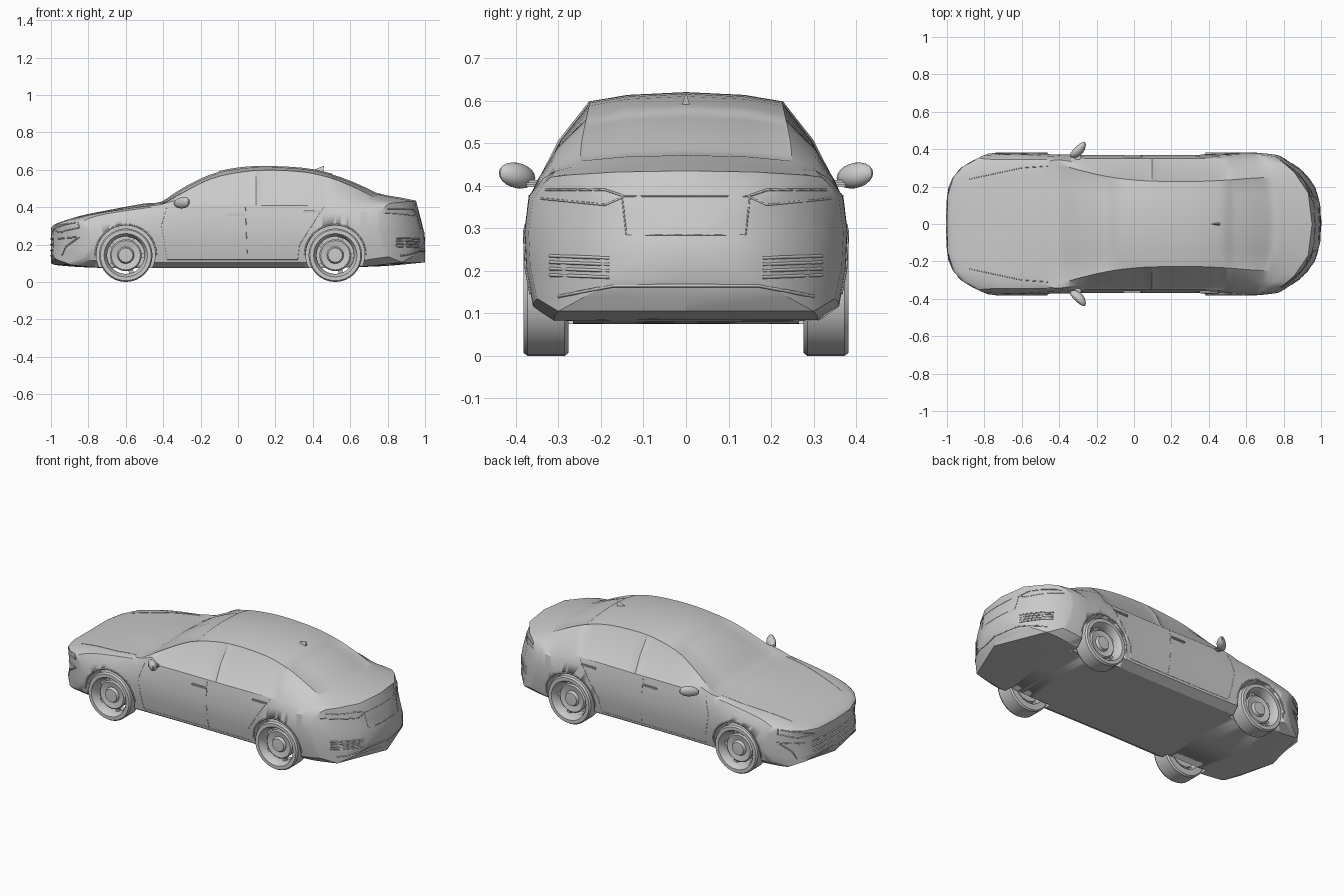
import bpy, bmesh, math
from mathutils import Vector, Matrix
from mathutils.bvhtree import BVHTree

cube = bpy.data.objects.get("Cube")
if cube:
    bpy.data.objects.remove(cube)

grey = bpy.data.materials.new("plain_grey")
grey.use_nodes = True
grey.diffuse_color = (0.6, 0.6, 0.6, 1)
grey.node_tree.nodes["Principled BSDF"].inputs["Base Color"].default_value = (0.6, 0.6, 0.6, 1)


def finish(name, bm, angle=30):
    """Turn a bmesh into a shaded object."""
    bmesh.ops.recalc_face_normals(bm, faces=bm.faces)
    mesh = bpy.data.meshes.new(name)
    bm.to_mesh(mesh)
    bm.free()
    mesh.materials.append(grey)
    obj = bpy.data.objects.new(name, mesh)
    bpy.context.collection.objects.link(obj)
    activate(obj)
    bpy.ops.object.shade_smooth_by_angle(angle=math.radians(angle))
    return obj


def activate(obj):
    bpy.ops.object.select_all(action='DESELECT')
    obj.select_set(True)
    bpy.context.view_layer.objects.active = obj


# Body stations: u, floor z, half width, belt y, belt z, roof edge y, roof edge z, top z
STATIONS = [
    (-1, .1, .375, .35, .315, .25, .305, .29),
    (-.97, .09, .378, .35, .33, .25, .32, .312),
    (-.85, .08, .38, .345, .355, .25, .352, .352),
    (-.7, .075, .382, .345, .375, .25, .378, .383),
    (-.5, .075, .375, .345, .395, .28, .405, .42),
    (-.42, .075, .372, .345, .405, .32, .412, .428),
    (-.3, .075, .37, .35, .408, .29, .475, .505),
    (-.15, .075, .368, .35, .408, .255, .55, .578),
    (0, .075, .368, .35, .408, .235, .585, .612),
    (.15, .075, .368, .35, .408, .228, .598, .62),
    (.35, .075, .37, .35, .41, .228, .588, .61),
    (.5, .075, .378, .35, .412, .235, .555, .58),
    (.65, .08, .38, .345, .415, .245, .505, .527),
    (.78, .085, .38, .335, .415, .25, .458, .472),
    (.9, .095, .378, .335, .418, .26, .435, .452),
    (1, .105, .37, .335, .405, .28, .425, .435),
]


def smooth_stations(steps=3):
    """Catmull-Rom interpolation of the stations."""
    result, last = [], len(STATIONS) - 1
    for k in range(last):
        a, b, c, d = (Vector(STATIONS[min(max(k + o, 0), last)]) for o in (-1, 0, 1, 2))
        for s in range(steps):
            t = s / steps
            result.append(b + (c - a) * t / 2 + (a - b * 2.5 + c * 2 - d / 2) * t * t
                          + (b * 1.5 - c * 1.5 + (d - a) / 2) * t ** 3)
    return result + [Vector(STATIONS[last])]


def section(st):
    """Closed loop of (y, z) around the body."""
    u, low, w, yb, zb, ye, ze, top = st
    h = zb - low
    half = [(0, low), (w - .07, low), (w - .02, low + .03), (w - .004, low + h * .35),
            (w, low + h * .62), (w - .01, low + h * .87), (yb, zb),
            ((yb + ye) / 2 + .01, (zb + ze) / 2 + .005), (ye, ze),
            (ye * .6, top - (top - ze) * .3), (0, top)]
    return half + [(-y, z) for y, z in reversed(half[1:-1])]


def place(u, y, z):
    """Round the nose and tail in plan and lean the tail forward."""
    r = abs(y) / .38
    if u < -.5:
        u += (-.5 - u) / .5 * .23 * r ** 4.5
    elif u > .5:
        t = (u - .5) / .5
        u -= t * .25 * r ** 3 + t * t * max(0, z - .25) * .26
    return (u, y, z)


# Body shell: lofted sections, contracted rings closing each end
bm = bmesh.new()
rows = [(st[0], section(st)) for st in smooth_stations()]


def contracted(row, f):
    u, pts = row
    mid = (pts[0][1] + pts[10][1]) / 2
    return (u, [(y * f, mid + (z - mid) * f) for y, z in pts])


shrink = (.8, .55, .3, .05)
rows = ([contracted(rows[0], f) for f in reversed(shrink)] + rows
        + [contracted(rows[-1], f) for f in shrink])
loops = [[bm.verts.new(place(u, y, z)) for y, z in pts] for u, pts in rows]
panes = {}
GLASS = {"front_window": (-.36, .1), "rear_window": (.12, .5)}
SCREENS = {"windscreen": (-.42, -.1), "back_screen": (.5, .78)}
for k in range(len(loops) - 1):
    u = (rows[k][0] + rows[k + 1][0]) / 2
    for j in range(20):
        n = (j + 1) % 20
        face = bm.faces.new((loops[k][j], loops[k][n], loops[k + 1][n], loops[k + 1][j]))
        band = j if j < 10 else 19 - j
        options = GLASS if band in (6, 7) else SCREENS if band > 7 else {}
        for key, (lo, hi) in options.items():
            if lo < u < hi:
                panes.setdefault((key, j < 10 or options is SCREENS), []).append(face)
bm.faces.new(loops[0])
bm.faces.new(loops[-1])
bmesh.ops.recalc_face_normals(bm, faces=bm.faces)
for faces in panes.values():
    bmesh.ops.inset_region(bm, faces=faces, thickness=.01, depth=-.004, use_even_offset=True)
body = finish("body", bm)

# Wheel wells cut out of the body
AXLES = {"front": -.6, "rear": .52}
for x in AXLES.values():
    for side in (-1, 1):
        bm = bmesh.new()
        spot = Matrix.Translation((x, side * .4, .145)) @ Matrix.Rotation(math.pi / 2, 4, 'X')
        bmesh.ops.create_cone(bm, cap_ends=True, segments=40, radius1=.157, radius2=.157,
                              depth=.27, matrix=spot)
        cutter = finish("well_cutter", bm)
        cutter.hide_render = True
        activate(body)
        mod = body.modifiers.new("well", 'BOOLEAN')
        mod.operation, mod.solver, mod.object = 'DIFFERENCE', 'EXACT', cutter
        bpy.ops.object.modifier_apply(modifier=mod.name)
        bpy.data.objects.remove(cutter)
skin = BVHTree.FromObject(body, bpy.context.evaluated_depsgraph_get())


def on_skin(view, a, b):
    """Drop a point onto the body from a side, end or top."""
    start, ray = {"left": ((a, 2, b), (0, -1, 0)), "right": ((a, -2, b), (0, 1, 0)),
                  "front": ((-2, a, b), (1, 0, 0)), "back": ((2, a, b), (-1, 0, 0)),
                  "top": ((a, b, 2), (0, 0, -1))}[view]
    return skin.ray_cast(Vector(start), Vector(ray))[0]


def trim(name, views, lines, radius=.002):
    """Thin beads that follow the body surface."""
    curve = bpy.data.curves.new(name, 'CURVE')
    curve.dimensions, curve.bevel_depth, curve.bevel_resolution = '3D', radius, 0
    for view in views:
        for line in lines:
            pts = []
            for p, q in zip(line, line[1:]):
                pts += [Vector(p).lerp(Vector(q), i / 6) for i in range(6)]
            hits = [h for h in (on_skin(view, *p) for p in pts + [Vector(line[-1])]) if h]
            if len(hits) > 1:
                spline = curve.splines.new('POLY')
                spline.points.add(len(hits) - 1)
                for point, h in zip(spline.points, hits):
                    point.co = (*h, 1)
    obj = bpy.data.objects.new(name, curve)
    bpy.context.collection.objects.link(obj)
    activate(obj)
    bpy.ops.object.convert(target='MESH')
    obj.data.materials.clear()
    obj.data.materials.append(grey)


def mirrored(lines):
    return lines + [[(-a, b) for a, b in line] for line in lines]


# Seams, arch lips, lamps, grille and vents
SIDES = ("left", "right")
trim("door_seams", SIDES, [[(-.38, .4), (-.41, .3), (-.38, .12)], [(.04, .4), (.05, .12)],
                           [(.46, .4), (.42, .34), (.33, .2), (.32, .12)],
                           [(-.38, .12), (.32, .12)]], .0015)
arcs = [[(x + .163 * math.cos(i * math.pi / 16), .145 + .163 * math.sin(i * math.pi / 16))
         for i in range(17)] for x in AXLES.values()]
trim("arch_lips", SIDES, arcs, .004)
trim("bonnet_seams", ("top",), [[(-.46, s * .31), (-.6, s * .3), (-.88, s * .24)] for s in (-1, 1)])
trim("headlamps", ("front",), mirrored([[(.18, .275), (.27, .3), (.34, .32), (.34, .29),
                                         (.27, .265), (.18, .275)]]), .003)
trim("grille_bars", ("front",), [[(-.2, z), (.2, z)] for z in (.14, .17, .2, .23)], .005)
trim("front_vents", ("front",), mirrored([[(.24, .23), (.34, .24), (.3, .19), (.28, .14)]]), .004)
trim("tail_lamps", ("back",), mirrored([[(.33, .39), (.19, .39), (.145, .375), (.19, .355),
                                         (.34, .37)]]), .003)
trim("boot_seam", ("back",), [[(-.145, .375), (.145, .375)],
                              [(-.15, .375), (-.14, .285), (.14, .285), (.15, .375)]])
trim("rear_vents", ("back",), mirrored([[(.18, z), (.32, z + .005)]
                                        for z in (.185, .2, .215, .23)]), .004)
trim("rear_bumper_line", ("back",), [[(-.3, .14), (-.17, .165), (.17, .165), (.3, .14)]], .004)


def lathe(name, profile, x, side):
    """Spin an (r, y) profile about an axle."""
    bm = bmesh.new()
    verts = [bm.verts.new((r, y, 0)) for r, y in profile]
    edges = [bm.edges.new(pair) for pair in zip(verts, verts[1:])]
    bmesh.ops.spin(bm, geom=verts + edges, axis=(0, 1, 0), cent=(0, 0, 0),
                   angle=math.tau, steps=32)
    bmesh.ops.remove_doubles(bm, verts=bm.verts, dist=.0001)
    bmesh.ops.transform(bm, verts=bm.verts, matrix=Matrix.Translation((x, 0, .143))
                        @ Matrix.Diagonal((1, side, 1, 1)))
    return finish(name, bm)


def block(name, centre, size, bevel, turn=0):
    bm = bmesh.new()
    bmesh.ops.create_cube(bm, size=1, matrix=Matrix.Translation(centre)
                          @ Matrix.Rotation(turn, 4, 'Y') @ Matrix.Diagonal((*size, 1)))
    bmesh.ops.bevel(bm, geom=bm.edges[:], offset=bevel, segments=2, affect='EDGES')
    return finish(name, bm)


# Wheels: tyre with open rim, brake disc with hub, five spokes
TYRE = [(.1, .276), (.136, .276), (.143, .285), (.143, .372), (.136, .382), (.116, .382),
        (.11, .374), (.1, .34), (.1, .276)]
DISC = [(0, .29), (.08, .29), (.085, .345), (.078, .352), (.045, .345), (.038, .362), (0, .364)]
for label, x in AXLES.items():
    for side, hand in ((1, "left"), (-1, "right")):
        tag = f"{label}_{hand}_"
        lathe(tag + "tyre", TYRE, x, side)
        lathe(tag + "hub", DISC, x, side)
        for i in range(5):
            a = i * math.tau / 5
            block(tag + "spoke", (x + .09 * math.cos(a), side * .33, .143 - .09 * math.sin(a)),
                  (.03, .02, .025), .003, a)

# Door handles and wing mirrors
for side, hand in ((1, "left"), (-1, "right")):
    for x, z in ((-.01, .36), (.4, .375)):
        spot = on_skin(hand, x, z)
        block(hand + "_handle", spot + Vector((0, side * .004, 0)), (.1, .012, .014), .004)
    block(hand + "_mirror_arm", (-.3, side * .355, .405), (.035, .05, .016), .005)
    bm = bmesh.new()
    bmesh.ops.create_uvsphere(bm, u_segments=16, v_segments=10, radius=1)
    for v in bm.verts:
        out = v.co.y
        v.co = (-.295 + v.co.x * (.032 - .01 * out) + .028 * out,
                side * (.397 + out * .043), .424 + v.co.z * .03 + out * .006)
    finish(hand + "_mirror", bm)

# Roof aerial fin
bm = bmesh.new()
base = [bm.verts.new(p) for p in ((.4, 0, .598), (.455, .01, .585), (.455, -.01, .585))]
tip = bm.verts.new((.46, 0, .622))
bm.faces.new(base)
for i in range(3):
    bm.faces.new((base[i], base[(i + 1) % 3], tip))
finish("aerial_fin", bm, 10)
